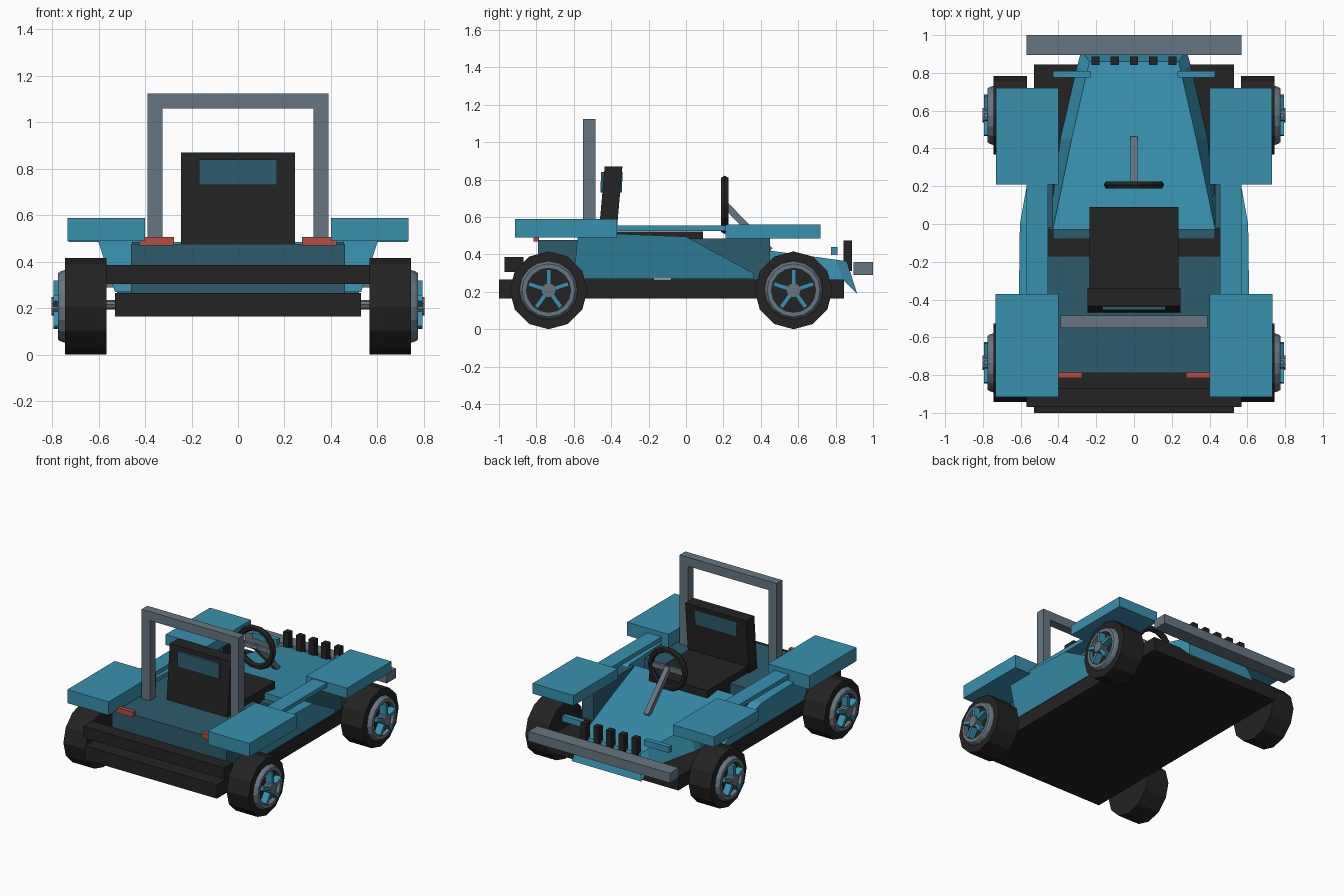
import bpy, bmesh, math
from mathutils import Matrix, Vector

if "Cube" in bpy.data.objects:
    bpy.data.objects.remove(bpy.data.objects["Cube"])


def mat(name, rgb):
    m = bpy.data.materials.new(name)
    m.diffuse_color = (*rgb, 1)
    m.use_nodes = True
    m.node_tree.nodes["Principled BSDF"].inputs["Base Color"].default_value = m.diffuse_color
    return m


TEAL = mat("teal paint", (.04, .285, .43))
DARK = mat("dark teal", (.026, .108, .155))
BLACK = mat("black rubber", (.017, .017, .017))
GREY = mat("grey metal", (.135, .18, .22))
RED = mat("red lens", (.48, .07, .055))


def finish(name, bm, m):
    bmesh.ops.recalc_face_normals(bm, faces=bm.faces)
    me = bpy.data.meshes.new(name)
    bm.to_mesh(me)
    bm.free()
    me.materials.append(m)
    ob = bpy.data.objects.new(name, me)
    bpy.context.collection.objects.link(ob)
    return ob


def box(name, m, x, y, z, lean=0, turn=None):
    """Box from ranges; lean shifts the top in y; turn is an extra matrix."""
    bm = bmesh.new()
    bmesh.ops.create_cube(bm, size=1)
    for v in bm.verts:
        top = v.co.z > 0
        v.co = Vector([r[0] if c < 0 else r[1] for c, r in zip(v.co, (x, y, z))])
        if top:
            v.co.y += lean
    if turn:
        bm.transform(turn)
    return finish(name, bm, m)


def pair(name, m, x, y, z):
    box("right_" + name, m, x, y, z)
    box("left_" + name, m, (-x[1], -x[0]), y, z)


def loft(name, m, sections):
    """Skin between closed sections with equal point counts, capped."""
    bm = bmesh.new()
    rings = [[bm.verts.new(p) for p in s] for s in sections]
    n = len(rings[0])
    for a, b in zip(rings, rings[1:]):
        for i in range(n):
            bm.faces.new((a[i], a[(i + 1) % n], b[(i + 1) % n], b[i]))
    bm.faces.new(rings[0])
    bm.faces.new(rings[-1])
    return finish(name, bm, m)


def lathe(name, m, profile, loc, side=1, closed=False, n=12):
    """Turn an (x, radius) profile about the x axis."""
    bm = bmesh.new()
    rings = [[bm.verts.new((side * x, r * math.sin(math.tau * i / n), r * math.cos(math.tau * i / n)))
              for i in range(n)] for x, r in profile]
    joins = list(zip(rings, rings[1:]))
    if closed:
        joins.append((rings[-1], rings[0]))
    else:
        bm.faces.new(rings[0])
        bm.faces.new(rings[-1])
    for a, b in joins:
        for i in range(n):
            bm.faces.new((a[i], a[(i + 1) % n], b[(i + 1) % n], b[i]))
    ob = finish(name, bm, m)
    ob.location = loc
    return ob


# Chassis and bumpers
box("chassis", BLACK, (-.53, .53), (-1, .845), (.165, .265))
box("rear_bumper", BLACK, (-.568, .568), (-.97, -.87), (.305, .387))
box("front_bumper", GREY, (-.57, .57), (.895, 1), (.29, .36))

# Rear deck and footwell front wall
box("rear_deck", DARK, (-.46, .46), (-.79, -.17), (.265, .477))
box("footwell_wall", DARK, (-.43, .43), (-.08, -.03), (.265, .44))

# Hood wedge with sloping nose: (bottom y, top y, bottom width, top width, bottom z, top z)
loft("hood", TEAL, [
    [(-wb, yb, zb), (-wt, yt, zt), (wt, yt, zt), (wb, yb, zb)]
    for yb, yt, wb, wt, zb, zt in (
        (-.03, -.03, .45, .43, .265, .485),
        (.45, .45, .39, .33, .265, .42),
        (.84, .8, .3, .25, .265, .372),
        (.915, .86, .28, .235, .19, .363))])

# Flared side panels
profile = [(-.6, .27), (-.58, .49), (-.37, .51), (0, .495), (.36, .3), (.36, .27)]
for side, word in ((1, "right"), (-1, "left")):
    loft(word + "_side_panel", TEAL, [
        [(side * .455, y, z) for y, z in profile],
        [(side * (.53 + .33 * (z - .27)), y, z) for y, z in profile]])
pair("inner_wall", DARK, (.43, .52), (-.02, .45), (.265, .485))
pair("sill_bar", TEAL, (.455, .57), (-.38, .22), (.525, .555))

# Fenders and lamps
pair("front_fender", TEAL, (.4, .73), (.21, .72), (.485, .56))
pair("rear_fender", TEAL, (.4, .733), (-.915, -.37), (.49, .588))
pair("headlight_bar", TEAL, (.23, .43), (.775, .81), (.397, .44))
pair("tail_light", RED, (.275, .425), (-.815, -.785), (.47, .507))

# Grille slats
for i in range(-2, 3):
    box(f"grille_slat_{i + 3}", BLACK, (i * .102 - .022, i * .102 + .022), (.842, .888), (.31, .475))

# Roll bar
pair("roll_bar_leg", GREY, (.325, .39), (-.55, -.485), (.47, 1.1))
box("roll_bar_top", GREY, (-.39, .39), (-.55, -.485), (1.06, 1.125))

# Seat
box("seat_cushion", BLACK, (-.235, .235), (-.4, .09), (.4, .523))
box("seat_back", BLACK, (-.245, .245), (-.47, -.375), (.47, .87), lean=.035)
box("seat_badge_panel", DARK, (-.167, .167), (-.458, -.343), (.73, .84), lean=.004)

# Steering wheel, crossbar and column
bpy.ops.mesh.primitive_torus_add(major_segments=14, minor_segments=6, major_radius=.138,
                                 minor_radius=.022, location=(0, .207, .665),
                                 rotation=(math.pi / 2, 0, 0))
ob = bpy.context.object
ob.name = "steering_wheel"
ob.data.materials.append(BLACK)
box("steering_crossbar", GREY, (-.135, .135), (.197, .217), (.65, .685))
top, base = Vector((0, .2, .675)), Vector((0, .45, .42))
axis = base - top
turn = Matrix.Translation(top) @ axis.to_track_quat('Z', 'X').to_matrix().to_4x4()
box("steering_column", GREY, (-.018, .018), (-.018, .018), (0, axis.length), turn=turn)

# Wheels and axles
for y, end in ((.575, "front"), (-.735, "rear")):
    lathe(end + "_axle", GREY, [(-.6, .02), (.6, .02)], (0, y, .215), n=8)
    for side, word in ((1, "right"), (-1, "left")):
        tag, loc = f"{end}_{word}_", (0, y, .208)
        lathe(tag + "tyre", BLACK, [(.567, .208), (.745, .208)], loc, side)
        lathe(tag + "rim", GREY, [(.74, .158), (.765, .15), (.775, .142), (.775, .118), (.74, .118)],
              loc, side, closed=True, n=16)
        lathe(tag + "hub", GREY, [(.74, .04), (.803, .04)], loc, side, n=10)
        for k in range(5):
            turn = Matrix.Translation(loc) @ Matrix.Rotation(math.tau * k / 5, 4, 'X')
            xs = (.745, .795) if side > 0 else (-.795, -.745)
            box(f"{tag}spoke_{k + 1}", TEAL, xs, (-.012, .012), (.03, .112), turn=turn)
